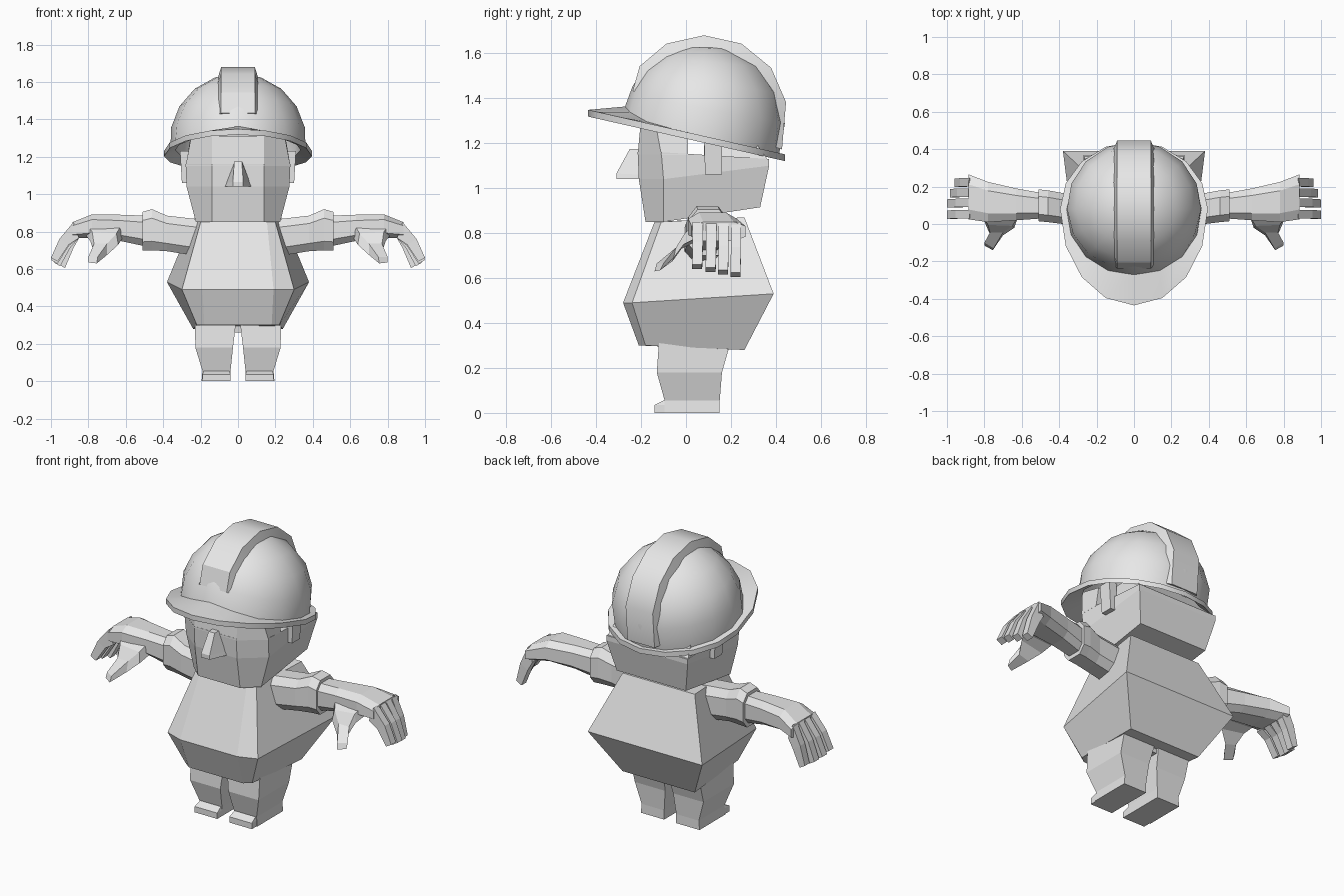
import bpy
import bmesh
from math import sin, cos, asin, pi, radians

cube = bpy.data.objects.get("Cube")
if cube:
    bpy.data.objects.remove(cube, do_unlink=True)

grey = bpy.data.materials.new("plain grey")
grey.use_nodes = True
COLOUR = (0.8, 0.8, 0.8, 1)
grey.diffuse_color = COLOUR
for node in grey.node_tree.nodes:
    if node.type == 'BSDF_PRINCIPLED':
        node.inputs["Base Color"].default_value = COLOUR


def loft(name, rings, caps=True, mirror=False, smooth=False):
    """Skin a list of matching point rings into one object."""
    bm = bmesh.new()
    rows = [[bm.verts.new(p) for p in ring] for ring in rings]
    n = len(rows[0])
    for a, b in zip(rows, rows[1:]):
        for i in range(n):
            j = (i + 1) % n
            bm.faces.new((a[i], a[j], b[j], b[i]))
    if caps:
        bm.faces.new(rows[0])
        bm.faces.new(rows[-1])
    bmesh.ops.remove_doubles(bm, verts=bm.verts, dist=0.0005)
    bmesh.ops.recalc_face_normals(bm, faces=bm.faces)
    mesh = bpy.data.meshes.new(name)
    bm.to_mesh(mesh)
    bm.free()
    mesh.materials.append(grey)
    if smooth:
        mesh.shade_smooth()
        mesh.set_sharp_from_angle(angle=radians(32))
    obj = bpy.data.objects.new(name, mesh)
    bpy.context.collection.objects.link(obj)
    if mirror:
        obj.modifiers.new("Mirror", 'MIRROR').use_mirror_merge = False
    return obj


def panel_ring(a, yf, b, yc, c, yb, zf, zb):
    """Six-sided body section: front panel, two chamfers, square back."""
    return [(-a, yf, zf), (a, yf, zf), (b, yc, zf),
            (c, yb, zb), (-c, yb, zb), (-b, yc, zf)]


def rect(x0, x1, y0, y1, z):
    return [(x0, y0, z), (x1, y0, z), (x1, y1, z), (x0, y1, z)]


def arm_ring(x, y0, y1, z0, z1, k=0.22):
    """Chamfered section across the arm."""
    dy, dz = (y1 - y0) * k, (z1 - z0) * k
    return [(x, y0 + dy, z0), (x, y1 - dy, z0), (x, y1, z0 + dz), (x, y1, z1 - dz),
            (x, y1 - dy, z1), (x, y0 + dy, z1), (x, y0, z1 - dz), (x, y0, z0 + dz)]


# Torso
loft("torso", [
    panel_ring(.18, -.21, .22, -.18, .24, .26, .30, .28),
    panel_ring(.19, -.28, .30, -.24, .38, .39, .49, .53),
    panel_ring(.155, -.14, .20, -.11, .24, .26, .85, .87)])

# Head: jaw and cheeks, forehead, back of the skull
loft("head", [
    panel_ring(.14, -.18, .225, -.10, .23, .33, .85, .915),
    panel_ring(.14, -.21, .275, -.10, .27, .37, 1.04, 1.10),
    panel_ring(.14, -.215, .28, -.11, .27, .37, 1.16, 1.13)])
loft("forehead", [
    panel_ring(.14, -.215, .28, -.11, .278, .01, 1.15, 1.15),
    panel_ring(.14, -.20, .25, -.14, .26, .01, 1.31, 1.27)])
loft("back_of_head", [
    rect(-.268, .268, .08, .365, 1.125),
    rect(-.24, .24, .08, .29, 1.23)])
loft("nose", [
    [(-.075, -.20, 1.04), (.075, -.20, 1.04), (.028, -.31, 1.04), (-.028, -.31, 1.04)],
    [(-.065, -.20, 1.06), (.065, -.20, 1.06), (.028, -.31, 1.065), (-.028, -.31, 1.065)],
    [(-.022, -.20, 1.175), (.022, -.20, 1.175), (.02, -.25, 1.175), (-.02, -.25, 1.175)]])
loft("ear", [
    rect(.26, .30, .085, .16, 1.06),
    rect(.26, .31, .08, .16, 1.23)], mirror=True)

# Hard hat: one tilted shell running inside, under the brim and over the dome
SEG = 16


def rim_z(y):
    return 1.22 - .226 * y


def dome_ring(t, s):
    ring = []
    for i in range(SEG):
        a = 2 * pi * i / SEG
        dx, dy = cos(a), sin(a)
        base = rim_z(.08 + .36 * dy) + .03 + .05 * max(0, -dy) ** 6
        e = asin((base - 1.285) / .36)
        e += (pi / 2 - e) * t
        ring.append((s * .365 * cos(e) * dx, .08 + s * .36 * cos(e) * dy,
                     1.285 + s * .36 * sin(e)))
    return ring


def brim_ring(lift):
    ring = []
    for i in range(SEG):
        a = 2 * pi * i / SEG
        y = .08 + sin(a) * (.36 if sin(a) > 0 else .515)
        ring.append((.395 * cos(a), y, rim_z(y) + lift))
    return ring


STEPS = [0, .2, .4, .6, .8, 1]
loft("hard_hat",
     [dome_ring(t, .93) for t in reversed(STEPS)]
     + [brim_ring(0), brim_ring(.03)]
     + [dome_ring(t, 1) for t in STEPS], caps=False, smooth=True)

# Raised band over the crown, fading out at the front
band = []
for deg, r in [(25, .35), (42, .385), (65, .395), (90, .395),
               (115, .395), (140, .39), (165, .378), (198, .365)]:
    c, s = cos(radians(deg)), sin(radians(deg))
    low, top = (.08 - .33 * c, 1.285 + .33 * s), (.08 - r * c, 1.285 + r * s)
    band.append([(-.11, *low), (.11, *low), (.09, *top), (-.09, *top)])
loft("hat_band", band, smooth=True)

# Arms
loft("sleeve", [
    arm_ring(.16, -.01, .16, .66, .86),
    arm_ring(.38, 0, .165, .695, .885),
    arm_ring(.46, .01, .18, .70, .92),
    arm_ring(.51, .015, .185, .70, .905)], mirror=True)
loft("forearm", [
    arm_ring(.49, .03, .165, .72, .885),
    arm_ring(.63, .02, .19, .75, .89),
    arm_ring(.78, .01, .225, .765, .892),
    arm_ring(.885, .025, .265, .765, .85)], mirror=True)

# Fingers, curled down at the end of the hand
for name, y, dx, dz in [("index", .03, 0, 0), ("middle", .09, 0, -.012),
                        ("ring", .145, -.015, -.025), ("little", .20, -.04, -.035)]:
    rings = []
    for xo, zo, xi, zi, k, dy in [(.88, .85, .85, .765, 0, 0),
                                  (.955, .76, .905, .73, .6, 0),
                                  (1.0, .66, .965, .64, 1, -.003)]:
        xo, xi, zo, zi = xo + dx * k, xi + dx * k, zo + dz * k, zi + dz * k
        rings.append([(xo, y + dy, zo), (xo, y + dy + .045, zo),
                      (xi, y + dy + .045, zi), (xi, y + dy, zi)])
    loft(name + "_finger", rings, mirror=True)

# Thumb with its broad web
loft("thumb", [
    [(.62, .04, .76), (.81, .04, .775), (.81, .04, .84), (.62, .04, .84)],
    [(.64, -.02, .73), (.79, -.01, .75), (.78, -.005, .80), (.65, -.01, .79)],
    [(.70, -.06, .675), (.77, -.055, .69), (.77, -.045, .735), (.70, -.045, .735)],
    [(.755, -.14, .63), (.80, -.115, .635), (.80, -.10, .665), (.75, -.13, .665)]],
    mirror=True)

# Legs
loft("hips", [rect(-.2, .2, -.10, .17, .26), rect(-.2, .2, -.11, .18, .33)])
loft("leg", [
    rect(.04, .195, -.095, .15, 0),
    rect(.04, .19, -.095, .15, .055),
    rect(.027, .228, -.13, .16, .18),
    rect(.01, .23, -.12, .20, .32)], mirror=True)
loft("foot", [
    rect(.04, .19, -.14, -.08, 0),
    rect(.04, .19, -.14, -.08, .035),
    rect(.045, .185, -.10, -.08, .055)], mirror=True)
